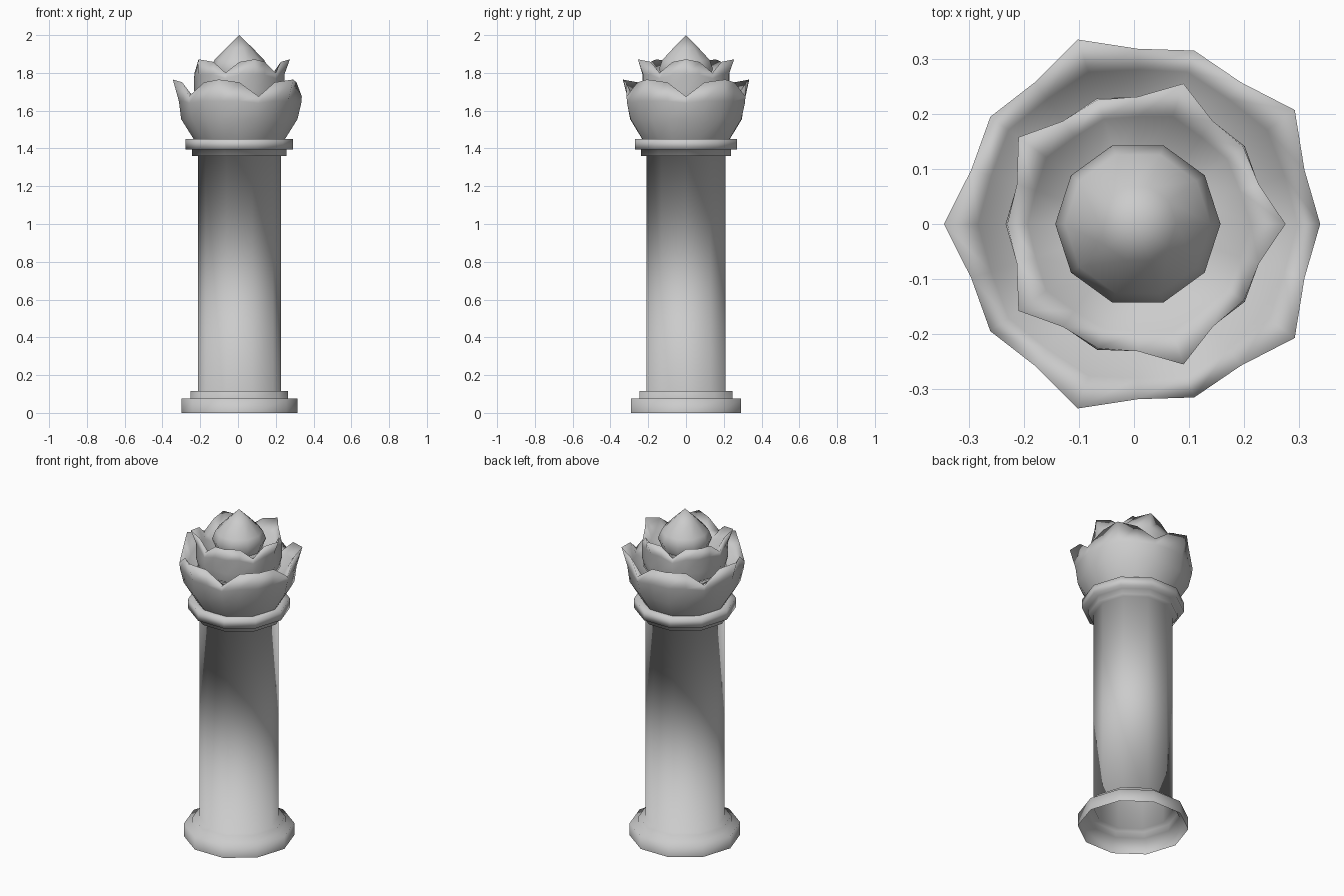
import bpy
import bmesh
from math import cos, sin, tau

cube = bpy.data.objects.get("Cube")
if cube:
    bpy.data.objects.remove(cube)

CENTRE_X = 0.007

stone = bpy.data.materials.new("grey stone")
stone.use_nodes = True
stone.diffuse_color = (0.6, 0.6, 0.6, 1)
stone.node_tree.nodes["Principled BSDF"].inputs["Base Color"].default_value = (0.6, 0.6, 0.6, 1)


def loft(name, rings, sides, tip_step=0, apex=None):
    """Skin rings from bottom to top; each ring is a repeating list of (radius, z)."""
    bm = bmesh.new()
    loops = []
    for ring in rings:
        loop = []
        for i in range(sides):
            r, z = ring[(i + tip_step) % len(ring)]
            a = tau * i / sides
            loop.append(bm.verts.new((CENTRE_X + r * cos(a), r * sin(a), z)))
        loops.append(loop)
    for low, high in zip(loops, loops[1:]):
        for i in range(sides):
            j = (i + 1) % sides
            bm.faces.new((low[i], low[j], high[j], high[i]))
    if apex:
        top = bm.verts.new((CENTRE_X, 0, apex))
        for i in range(sides):
            bm.faces.new((loops[-1][i], loops[-1][(i + 1) % sides], top))
    mesh = bpy.data.meshes.new(name)
    bm.to_mesh(mesh)
    bm.free()
    mesh.shade_smooth()
    mesh.materials.append(stone)
    obj = bpy.data.objects.new(name, mesh)
    bpy.context.collection.objects.link(obj)
    return obj


def petal_ring(tip, mid, valley):
    """One five-petal ring, starting at a petal tip."""
    return [tip, mid, valley, mid]


def even_ring(r, z):
    return petal_ring((r, z), (r * 0.96, z), (r, z))


# Stepped base, shaft and collar, open underneath
profile = [(0.307, 0), (0.307, 0.075), (0.258, 0.075), (0.258, 0.115),
           (0.22, 0.115), (0.22, 1.36), (0.25, 1.36), (0.25, 1.395),
           (0.284, 1.395), (0.284, 1.45), (0.235, 1.45)]
loft("pillar", [[p] for p in profile], 10)

# Outer petals: cup wall, rim, then the inside face down to the floor
loft("outer_petals", [
    even_ring(0.242, 1.45),
    even_ring(0.308, 1.555),
    petal_ring((0.32, 1.65), (0.31, 1.65), (0.328, 1.64)),
    petal_ring((0.352, 1.765), (0.318, 1.75), (0.331, 1.675)),
    petal_ring((0.29, 1.69), (0.28, 1.68), (0.29, 1.66)),
    even_ring(0.23, 1.65),
], 20, tip_step=2)

# Inner petals, turned half a petal
loft("inner_petals", [
    even_ring(0.225, 1.65),
    even_ring(0.24, 1.71),
    petal_ring((0.238, 1.79), (0.23, 1.79), (0.24, 1.77)),
    petal_ring((0.268, 1.872), (0.231, 1.858), (0.237, 1.80)),
    petal_ring((0.205, 1.80), (0.195, 1.79), (0.2, 1.775)),
    even_ring(0.13, 1.765),
], 20)

# Pointed bud
loft("bud", [[(0.125, 1.76)], [(0.15, 1.82)], [(0.132, 1.868)], [(0.07, 1.932)]],
     10, apex=2.0)
